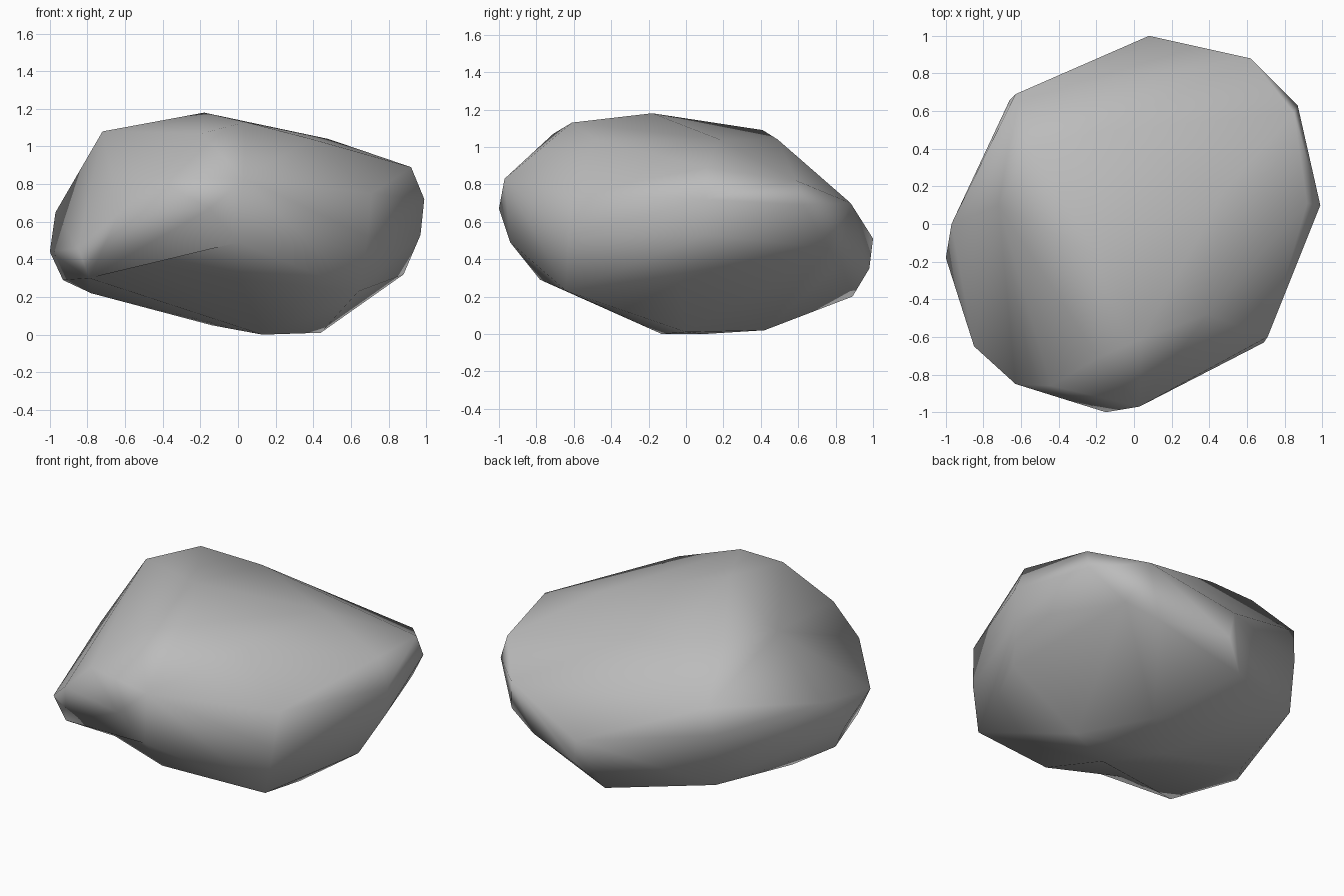
import bpy
import bmesh
from mathutils import Vector

default_cube = bpy.data.objects.get("Cube")
if default_cube:
    bpy.data.objects.remove(default_cube, do_unlink=True)


def make_material(name, colour):
    material = bpy.data.materials.new(name)
    material.use_nodes = True
    material.diffuse_color = colour
    shader = material.node_tree.nodes["Principled BSDF"]
    shader.inputs["Base Color"].default_value = colour
    shader.inputs["Roughness"].default_value = 0.8
    return material


# Corners of the boulder, grouped from the top down
crown = [(-.18, -.18, 1.18), (-.72, .1, 1.08), (-.55, .41, 1.09), (-.18, .49, 1.04),
         (.48, .18, 1.04), (.04, -.61, 1.13), (.39, -.48, 1.04), (-.19, -.71, 1.07)]
shoulder = [(.92, .11, .89), (.85, .59, .82), (.62, .88, .7), (.23, .65, .86),
            (-.63, .69, .79), (-.44, -.86, .83), (.03, -.97, .83), (.71, -.6, .75)]
waist = [(.99, .1, .72), (.97, .1, .53), (.87, .63, .69), (.7, .76, .46),
         (.08, 1.0, .51), (-.66, .66, .61), (-.97, 0, .65), (-1.0, -.18, .44),
         (-.85, -.65, .46), (-.63, -.85, .65), (-.15, -1.0, .67), (.69, -.63, .52)]
low_left, low_front = Vector((-.79, -.61, .3)), Vector((.01, -.78, .29))
belly = [low_left, low_front, (0, -.94, .49), (.64, -.64, .23), (.88, -.04, .32),
         (.5, .83, .38), (.1, .98, .35), (-.05, .89, .2), (-.65, .63, .28),
         (-.93, -.18, .29), (-.78, .04, .22)]
foot = [(.44, 0, .01), (.13, -.13, 0), (.2, .42, .02), (.13, .1, 0), (-.14, .1, .05)]

# Wrap the corners in a closed faceted skin
bm = bmesh.new()
for corner in crown + shoulder + waist + belly + foot:
    bm.verts.new(corner)
hull = bmesh.ops.convex_hull(bm, input=bm.verts)
loose = {v for v in hull["geom_interior"] + hull["geom_unused"]
         if isinstance(v, bmesh.types.BMVert)}
bmesh.ops.delete(bm, geom=list(loose), context="VERTS")
bmesh.ops.recalc_face_normals(bm, faces=bm.faces)

# Press a hollow into the ridge under the front
ridge_middle = (low_left + low_front) / 2
ridge = min(bm.edges, key=lambda e: ((e.verts[0].co + e.verts[1].co) / 2 - ridge_middle).length)
opened = bmesh.utils.face_join(list(ridge.link_faces))
centre = bmesh.ops.poke(bm, faces=[opened])["verts"][0]
centre.co = (-.51, -.71, .39)
bmesh.ops.recalc_face_normals(bm, faces=bm.faces)

mesh = bpy.data.meshes.new("boulder")
bm.to_mesh(mesh)
bm.free()
mesh.materials.append(make_material("stone grey", (.5, .5, .5, 1)))
boulder = bpy.data.objects.new("boulder", mesh)
bpy.context.collection.objects.link(boulder)

# Soft shading over the facets
for face in mesh.polygons:
    face.use_smooth = True
weighted = boulder.modifiers.new("even shading", "WEIGHTED_NORMAL")
weighted.weight = 50
